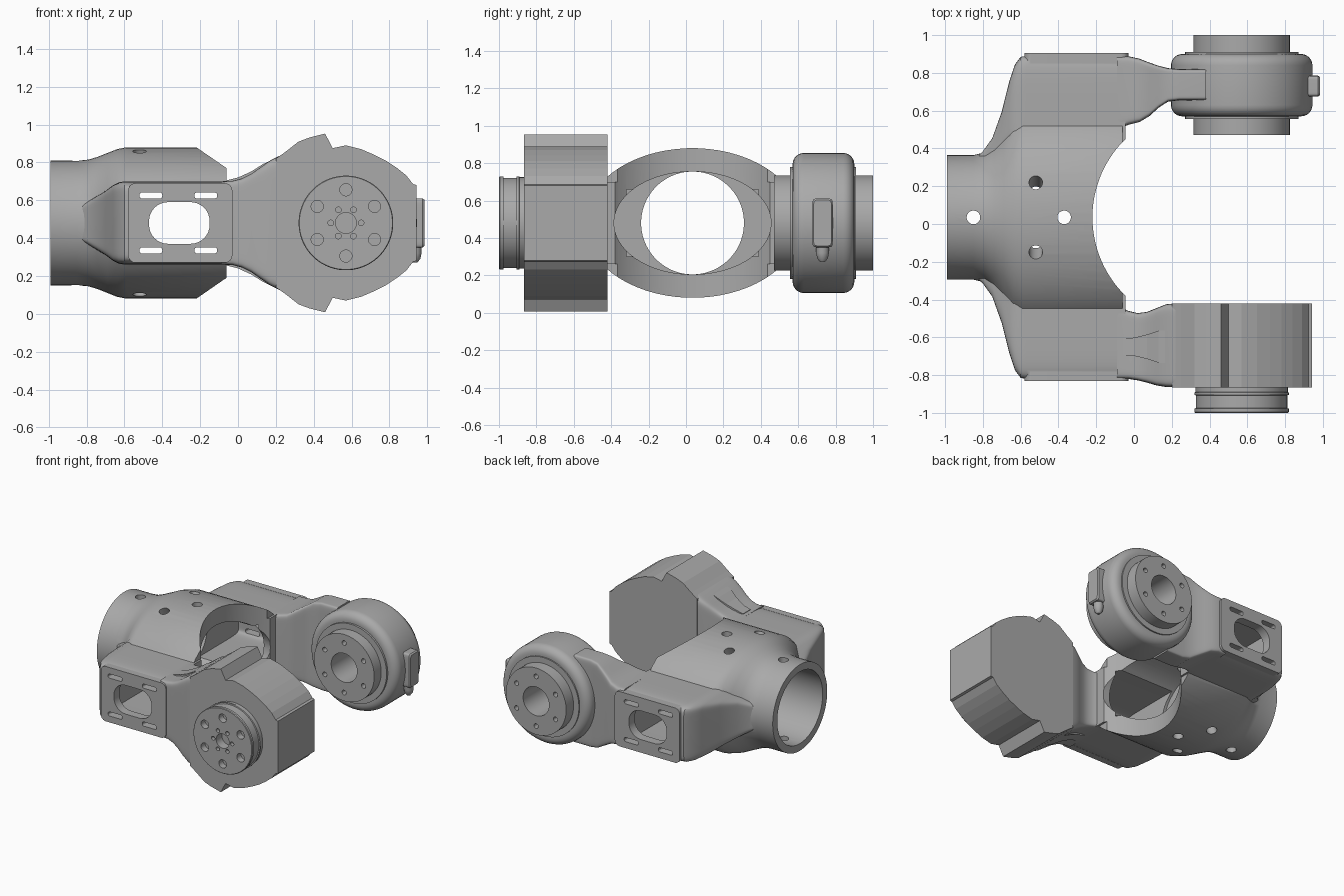
import bpy, bmesh
from math import sin, cos, pi, radians, copysign
from mathutils import Matrix, Vector

cube = bpy.data.objects.get("Cube")
if cube:
    bpy.data.objects.remove(cube)

grey = bpy.data.materials.new("machined grey")
grey.use_nodes = True
grey.diffuse_color = (0.4, 0.4, 0.4, 1)
grey.node_tree.nodes["Principled BSDF"].inputs["Base Color"].default_value = (0.4, 0.4, 0.4, 1)

CY, CZ = 0.035, 0.48      # yoke axis
MX = 0.57                 # motor axis


def ring(axis, pos, centre, a, b, power=2, count=64):
    """Superellipse ring across an axis."""
    pts = []
    for i in range(count):
        t = 2 * pi * (i + 0.5) / count
        u = centre[0] + a * copysign(abs(cos(t)) ** (2 / power), cos(t))
        v = centre[1] + b * copysign(abs(sin(t)) ** (2 / power), sin(t))
        pts.append({"x": (pos, u, v), "y": (u, pos, v), "z": (u, v, pos)}[axis])
    return pts


def loft(name, rings):
    """Closed skin through matching rings."""
    bm = bmesh.new()
    rows = [[bm.verts.new(p) for p in r] for r in rings]
    n = len(rows[0])
    for r, s in zip(rows, rows[1:]):
        for i in range(n):
            bm.faces.new((r[i], r[(i + 1) % n], s[(i + 1) % n], s[i]))
    bm.faces.new(rows[0])
    bm.faces.new(rows[-1])
    bmesh.ops.recalc_face_normals(bm, faces=bm.faces)
    me = bpy.data.meshes.new(name)
    bm.to_mesh(me)
    bm.free()
    me.materials.append(grey)
    ob = bpy.data.objects.new(name, me)
    bpy.context.collection.objects.link(ob)
    return ob


def prism(name, pts, y0, y1):
    return loft(name, [[(x, y, z) for x, z in pts] for y in (y0, y1)])


def rod(axis, p0, p1, centre, r, count=32):
    return loft("cutter", [ring(axis, p, centre, r, r, 2, count) for p in (p0, p1)])


def rounded(x0, x1, z0, z1, r):
    """Rounded rectangle outline in x and z."""
    pts = []
    for k, (cx, cz) in enumerate([(x1 - r, z1 - r), (x0 + r, z1 - r), (x0 + r, z0 + r), (x1 - r, z0 + r)]):
        for j in range(9):
            t = pi / 2 * (k + j / 8)
            pts.append((cx + r * cos(t), cz + r * sin(t)))
    return pts


def combine(target, tools, operation):
    for tool in tools:
        tool.hide_render = True
        mod = target.modifiers.new("solid", "BOOLEAN")
        mod.operation, mod.object, mod.solver = operation, tool, "EXACT"
    dg = bpy.context.evaluated_depsgraph_get()
    baked = bpy.data.meshes.new_from_object(target.evaluated_get(dg))
    target.modifiers.clear()
    target.data = baked
    for tool in tools:
        bpy.data.objects.remove(tool)


def smooth(ob, angle=30):
    bpy.ops.object.select_all(action="DESELECT")
    ob.select_set(True)
    bpy.context.view_layer.objects.active = ob
    bpy.ops.object.shade_smooth_by_angle(angle=radians(angle))


# Yoke body: collar flaring into a barrel, crossed by a wide bar
axis = (CY, CZ)
yoke = loft("yoke_body", [ring("x", x, axis, a, b) for x, a, b in [
    (-0.99, 0.33, 0.33), (-0.85, 0.33, 0.33), (-0.79, 0.345, 0.335), (-0.74, 0.39, 0.35),
    (-0.69, 0.46, 0.37), (-0.64, 0.54, 0.39), (-0.59, 0.58, 0.4), (-0.06, 0.58, 0.4)]])
bar = loft("crossbar", [ring("x", x, axis, a, b, 14) for x, a, b in [
    (-0.86, 0.29, 0.08), (-0.8, 0.35, 0.11), (-0.75, 0.42, 0.14), (-0.7, 0.56, 0.17),
    (-0.66, 0.72, 0.2), (-0.63, 0.81, 0.215), (-0.6, 0.85, 0.22), (-0.57, 0.855, 0.22),
    (-0.045, 0.855, 0.22)]])
plates = [prism("side_plate", rounded(-0.58, -0.03, 0.27, 0.69, 0.04), y0, y1)
          for y0, y1 in [(0.85, 0.905), (-0.83, -0.78)]]
combine(yoke, [bar] + plates, "UNION")

# Hollow interior, fork opening, side windows and slots
cuts = [
    rod("z", -0.1, 1.1, (0.36, CY), 0.58, 128),
    rod("x", -1.2, -0.2, axis, 0.275, 64),
    loft("cavity", [ring("x", x, axis, 0.42, 0.275) for x in (-0.6, 0.05)]),
    loft("cavity", [ring("x", x, axis, 0.8, 0.18, 20) for x in (-0.58, -0.1)]),
    prism("window", rounded(-0.47, -0.15, 0.37, 0.59, 0.1), -1.1, 1.1),
]
for x in (-0.46, -0.17):
    for z in (0.335, 0.625):
        cuts.append(prism("slot", rounded(x - 0.06, x + 0.06, z - 0.016, z + 0.016, 0.014), -1.1, 1.1))
# Pin holes through the collar and barrel
for x, tilt in [(-0.85, 0), (-0.37, 0), (-0.52, 26), (-0.52, -26)]:
    pin = rod("z", -0.7, 0.7, (0, 0), 0.036, 24)
    pin.data.transform(Matrix.Translation((x, CY, CZ)) @ Matrix.Rotation(radians(tilt), 4, "X"))
    cuts.append(pin)
combine(yoke, cuts, "DIFFERENCE")
smooth(yoke)


# Necks from the yoke to the two motors
def neck(name, stations):
    ob = loft(name, [ring("x", x, ((y0 + y1) / 2, CZ), (y1 - y0) / 2, h, 16) for x, y0, y1, h in stations])
    smooth(ob, 35)


neck("front_neck", [(-0.09, -0.82, -0.43, 0.22), (-0.03, -0.82, -0.46, 0.222), (0.02, -0.828, -0.472, 0.235),
                    (0.07, -0.84, -0.465, 0.26), (0.12, -0.855, -0.445, 0.295), (0.17, -0.863, -0.425, 0.33),
                    (0.22, -0.865, -0.42, 0.355)])
neck("back_neck", [(-0.09, 0.5, 0.89, 0.22), (-0.03, 0.525, 0.888, 0.222), (0.03, 0.54, 0.875, 0.235),
                   (0.08, 0.57, 0.855, 0.265), (0.13, 0.615, 0.838, 0.295), (0.18, 0.648, 0.825, 0.325),
                   (0.24, 0.655, 0.82, 0.335), (0.38, 0.655, 0.82, 0.335)])

# Low ridges on the front neck
for side, label in ((1, "upper"), (-1, "lower")):
    loft(label + "_ridge", [[(x, -0.65 + s * w, CZ + side * z) for s, z in
                             ((-1, h - 0.06), (1, h - 0.06), (1, h), (-1, h))]
                            for x, w, h in [(-0.06, 0.045, 0.225), (0.0, 0.048, 0.24),
                                            (0.07, 0.065, 0.272), (0.13, 0.085, 0.31), (0.205, 0.09, 0.345)]])

# Front motor block, its outline mirrored top to bottom
half = [(0.2, 0.34), (0.25, 0.375), (0.32, 0.43), (0.38, 0.452), (0.46, 0.472), (0.5, 0.395), (0.57, 0.41),
        (0.65, 0.39), (0.72, 0.36), (0.78, 0.33), (0.84, 0.29), (0.89, 0.25), (0.925, 0.205), (0.943, 0.2)]
prism("front_motor_block", [(x, CZ + h) for x, h in half] + [(x, CZ - h) for x, h in reversed(half)],
      -0.865, -0.42)

# Front hub with grooves and bolt holes
hub = loft("front_hub", [ring("y", y, (MX, CZ), r, r) for y, r in [
    (-0.84, 0.245), (-0.89, 0.245), (-0.892, 0.25), (-0.905, 0.25), (-0.907, 0.242),
    (-0.975, 0.242), (-0.977, 0.25), (-0.995, 0.25), (-1.0, 0.246)]])
cuts = [rod("y", -1.1, -0.93, (MX, CZ), 0.055)]
for k in range(6):
    t = radians(60 * k)
    cuts.append(rod("y", -1.1, -0.95, (MX + 0.175 * sin(t), CZ + 0.175 * cos(t)), 0.032, 24))
    cuts.append(rod("y", -1.1, -0.97, (MX + 0.08 * cos(t), CZ + 0.08 * sin(t)), 0.015, 16))
combine(hub, cuts, "DIFFERENCE")
smooth(hub)

# Back motor: rounded drum with a hub standing out on both sides
profile = [(0.47, 0.255), (0.555, 0.255), (0.555, 0.3), (0.57, 0.3), (0.57, 0.315)]
profile += [(0.63 - 0.06 * cos(t), 0.315 + 0.06 * sin(t)) for t in (pi / 12 * i for i in range(1, 7))]
profile += [(0.84 + 0.06 * sin(t), 0.315 + 0.06 * cos(t)) for t in (pi / 12 * i for i in range(7))]
profile += [(0.9, 0.3), (0.91, 0.3), (0.91, 0.255), (1.0, 0.255)]
drum = loft("back_motor", [ring("y", y, (MX, CZ), r, r) for y, r in profile])
cuts = [rod("y", 0.3, 1.1, (MX, CZ), 0.11, 48)]
for k in range(6):
    t = radians(60 * k)
    for y0, y1 in ((0.4, 0.51), (0.96, 1.1)):
        cuts.append(rod("y", y0, y1, (MX + 0.19 * sin(t), CZ + 0.19 * cos(t)), 0.018, 16))
combine(drum, cuts, "DIFFERENCE")
smooth(drum)

# Cable tab on the drum rim
tab = loft("cable_tab", [ring("x", x, (0.73, CZ), a, b, 10) for x, a, b in [
    (0.91, 0.055, 0.13), (0.975, 0.055, 0.13), (0.985, 0.048, 0.122)]])
smooth(tab)
plug = loft("cable_plug", [ring("z", z, (0.935, 0.73), r, r, 2, 24) for z, r in [
    (0.27, 0.012), (0.29, 0.028), (0.32, 0.035), (0.4, 0.035)]])
smooth(plug)
